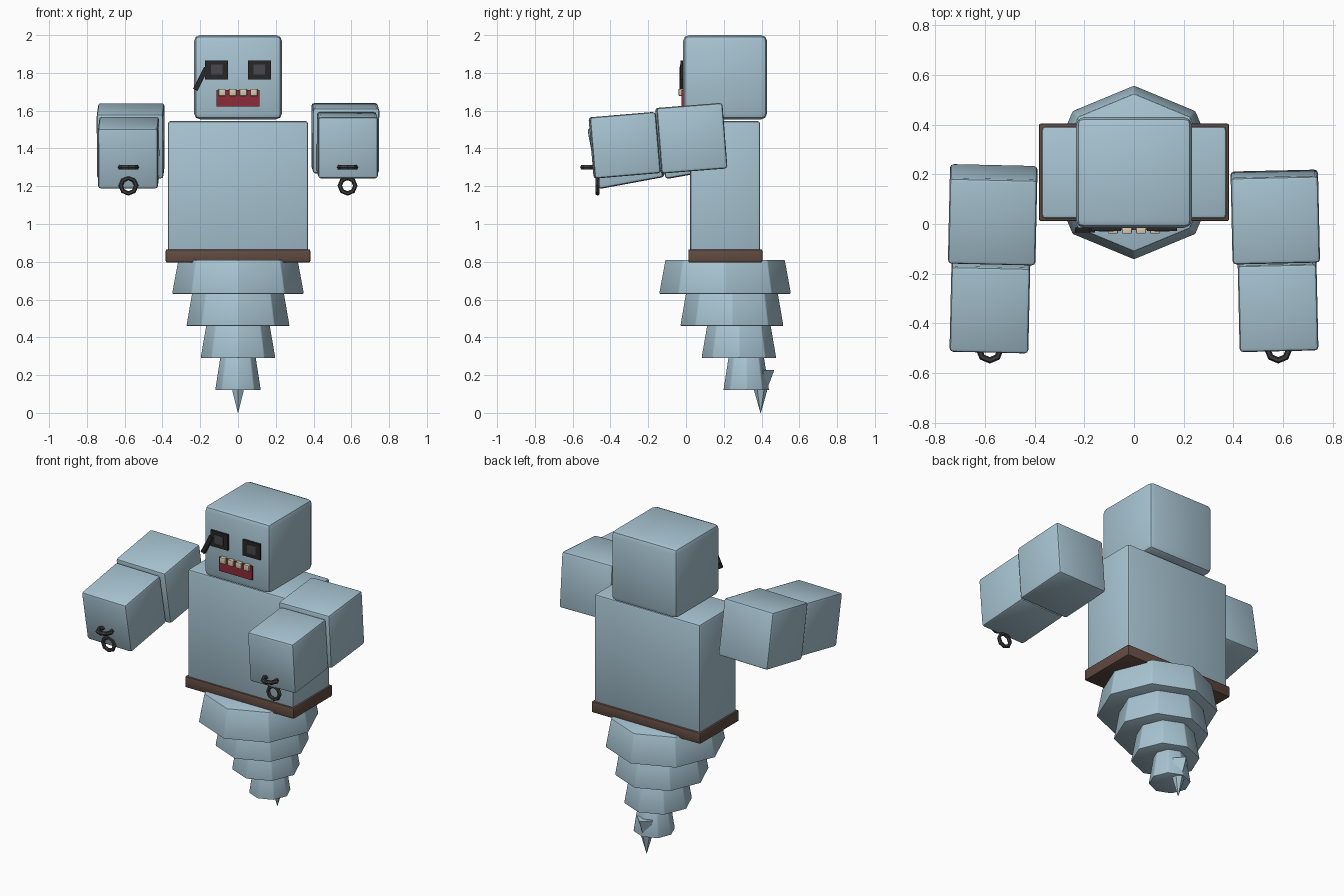
import bpy, bmesh, math
from mathutils import Vector, Matrix

if "Cube" in bpy.data.objects:
    bpy.data.objects.remove(bpy.data.objects["Cube"])


def material(name, rgb):
    m = bpy.data.materials.new(name)
    m.diffuse_color = (*rgb, 1)
    m.use_nodes = True
    m.node_tree.nodes["Principled BSDF"].inputs["Base Color"].default_value = m.diffuse_color
    return m


BLUE = material("pale_blue", (0.39, 0.555, 0.645))
BROWN = material("belt_brown", (0.12, 0.07, 0.053))
BLACK = material("black", (0.02, 0.02, 0.021))
GREY = material("pupil_grey", (0.065, 0.065, 0.07))
RED = material("mouth_red", (0.26, 0.025, 0.04))
CREAM = material("tooth_cream", (0.67, 0.6, 0.42))
IRON = material("claw_iron", (0.045, 0.045, 0.05))


def finish(name, bm, mat, bevel=0, segments=2):
    bmesh.ops.recalc_face_normals(bm, faces=bm.faces)
    me = bpy.data.meshes.new(name)
    bm.to_mesh(me)
    bm.free()
    me.materials.append(mat)
    ob = bpy.data.objects.new(name, me)
    bpy.context.collection.objects.link(ob)
    bpy.ops.object.select_all(action='DESELECT')
    ob.select_set(True)
    bpy.context.view_layer.objects.active = ob
    if bevel:
        mod = ob.modifiers.new("soft_edges", 'BEVEL')
        mod.width, mod.segments = bevel, segments
        bpy.ops.object.modifier_apply(modifier=mod.name)
    bpy.ops.object.shade_smooth_by_angle(angle=math.radians(30))
    return ob


def box(name, centre, size, mat, bevel=0, tilt=0, yaw=0, roll=0):
    bm = bmesh.new()
    rot = (Matrix.Rotation(math.radians(yaw), 4, 'Z')
           @ Matrix.Rotation(math.radians(tilt), 4, 'X')
           @ Matrix.Rotation(math.radians(roll), 4, 'Y'))
    bmesh.ops.create_cube(bm, size=1, matrix=Matrix.Translation(centre) @ rot
                          @ Matrix.Diagonal((*size, 1)))
    return finish(name, bm, mat, bevel)


def loft(name, rings, sides, mat, bevel=0):
    """Stack of regular polygons given as (y, z, radius)."""
    bm = bmesh.new()
    loops = []
    for y, z, r in rings:
        loops.append([bm.verts.new((r * math.sin(a), y + r * math.cos(a), z))
                      for a in (math.tau * i / sides for i in range(sides))])
    for lo, hi in zip(loops, loops[1:]):
        for i in range(sides):
            j = (i + 1) % sides
            bm.faces.new((lo[i], lo[j], hi[j], hi[i]))
    bm.faces.new(loops[0])
    bm.faces.new(loops[-1])
    return finish(name, bm, mat, bevel)


def ring(name, centre, major, minor, mat, horizontal):
    """Octagonal ring, lying flat or facing the front."""
    bm = bmesh.new()
    n, k = 8, 6
    grid = []
    for i in range(n):
        a = math.tau * i / n
        row = []
        for j in range(k):
            b = math.tau * j / k
            r = major + minor * math.cos(b)
            u, v, w = r * math.cos(a), r * math.sin(a), minor * math.sin(b)
            p = Vector((u, v, w) if horizontal else (u, w, v))
            row.append(bm.verts.new(p + Vector(centre)))
        grid.append(row)
    for i in range(n):
        for j in range(k):
            i2, j2 = (i + 1) % n, (j + 1) % k
            bm.faces.new((grid[i][j], grid[i2][j], grid[i2][j2], grid[i][j2]))
    finish(name, bm, mat)


# Head, torso and belt
box("head", (0, 0.207, 1.777), (0.466, 0.445, 0.446), BLUE, 0.032)
box("torso", (0, 0.207, 1.19), (0.742, 0.37, 0.71), BLUE, 0.014)
box("belt", (0, 0.208, 0.831), (0.765, 0.392, 0.07), BROWN, 0.008)

# Tapering tail of stacked octagonal skirts, drifting backwards
tiers = [(0.207, 0.63, 0.81, 0.35, 0.317), (0.243, 0.46, 0.64, 0.274, 0.243),
         (0.28, 0.29, 0.47, 0.199, 0.168), (0.319, 0.12, 0.30, 0.122, 0.094)]
for n, (y, z0, z1, r0, r1) in enumerate(tiers):
    loft(f"tail_tier_{n + 1}", [(y, z0, r0), (y, z1, r1)], 8, BLUE, 0.006)

# Stinger with a flared barb behind the last tier
loft("stinger", [(0.395, 0.0, 0.001), (0.395, 0.13, 0.038)], 6, BLUE)
loft("stinger_barb", [(0.405, 0.12, 0.022), (0.412, 0.228, 0.056)], 4, BLUE)

# Arms reaching forward; the left one hangs a little lower
for side, s, upper, fore in (("right", 1, (0.028, 1.454, 4.5), (-0.325, 1.417, 4.8)),
                             ("left", -1, (0.037, 1.44, 10), (-0.318, 1.377, 10.5))):
    y, z, t = upper
    box(f"{side}_upper_arm", (s * 0.568, y, z), (0.352, 0.35, 0.348), BLUE, 0.015,
        tilt=t, yaw=s * 1.3)
    y, z, t = fore
    box(f"{side}_forearm", (s * 0.579, y, z), (0.317, 0.35, 0.325), BLUE, 0.015,
        tilt=t, yaw=s * 1.3)
    ring(f"{side}_front_claw", (s * 0.58, -0.505, 1.3), 0.043, 0.013, IRON, True)
    ring(f"{side}_lower_claw", (s * 0.58, -0.468, 1.203), 0.041, 0.012, IRON, False)

# Eyes with paler pupils
for side, s in (("right", 1), ("left", -1)):
    box(f"{side}_eye", (s * 0.113, -0.02, 1.816), (0.121, 0.016, 0.1), BLACK)
    box(f"{side}_pupil", (s * 0.113, -0.0285, 1.818), (0.06, 0.004, 0.055), GREY)

# Slanted strap running down from the left eye
box("eye_strap", (-0.197, -0.025, 1.768), (0.026, 0.02, 0.13), BLACK, roll=27)

# Mouth and upper teeth
box("mouth", (0, -0.018, 1.666), (0.23, 0.014, 0.088), RED)
for n in range(4):
    box(f"tooth_{n + 1}", (-0.084 + 0.056 * n, -0.026, 1.697),
        (0.038, 0.026, 0.038), CREAM, 0.004)
